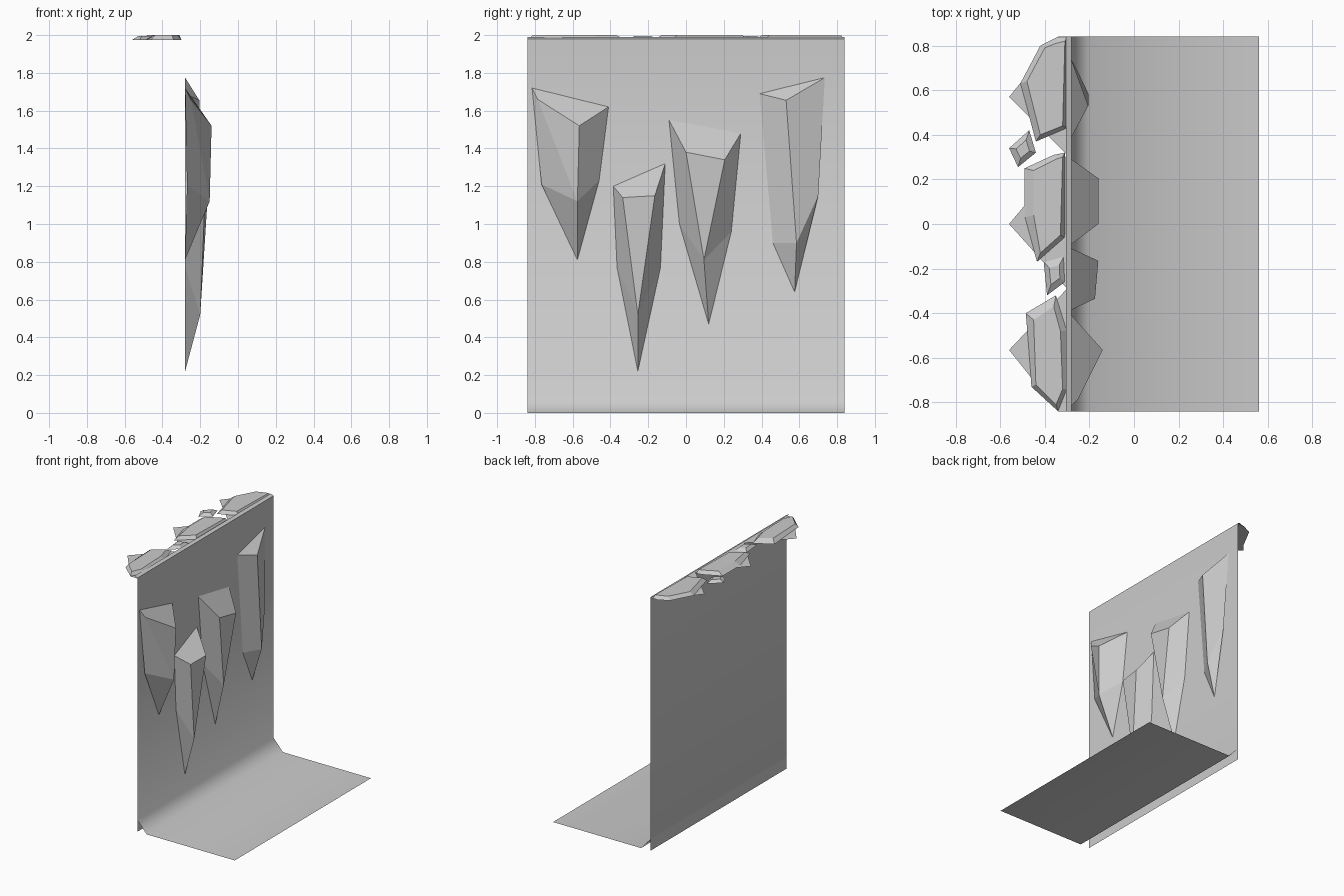
import bpy

if "Cube" in bpy.data.objects:
    bpy.data.objects.remove(bpy.data.objects["Cube"])

WALL_X = -0.28
HALF = 0.84


def make(name, verts, faces, smooth=False):
    me = bpy.data.meshes.new(name)
    me.from_pydata(verts, [], faces)
    me.polygons.foreach_set("use_smooth", [smooth] * len(me.polygons))
    me.update()
    ob = bpy.data.objects.new(name, me)
    bpy.context.collection.objects.link(ob)
    return ob


def sheet(name, profile, smooth=False):
    """Extrude an xz profile along y."""
    verts = [(x, y, z) for x, z in profile for y in (-HALF, HALF)]
    faces = [(2 * i, 2 * i + 2, 2 * i + 3, 2 * i + 1)[::-1]
             for i in range(len(profile) - 1)]
    return make(name, verts, faces, smooth)


def spike(name, left, fronts, right, mid_l, mid_f, mid_r, tip):
    """Hanging rock: sloping top, faceted flanks and a pointed tip.
    left, right and tip are (y, z) on the wall, the rest (x, y, z)."""
    on_wall = lambda p: (WALL_X, p[0], p[1])
    n = len(fronts)
    verts = [on_wall(left), *fronts, on_wall(right), mid_l, mid_f, mid_r, on_wall(tip)]
    r, ml, mf, mr, t = range(n + 1, n + 6)
    faces = [tuple(range(r + 1)),
             (0, ml, mf, 1), (n, mf, mr, r),
             (ml, t, mf), (mf, t, mr)]
    faces[0] = faces[0]
    faces += [(i, mf, i + 1) for i in range(1, n)]
    return make(name, verts, faces)


def stone(name, outer, inner, z0=1.975, z1=2.0):
    """Flat cap stone with bevelled rim; both loops have equal counts."""
    n = len(outer)
    verts = [(x, y, z0) for x, y in outer] + [(x, y, z1) for x, y in inner]
    faces = [tuple(range(n, 2 * n)), tuple(reversed(range(n)))]
    faces += [(i, (i + 1) % n, n + (i + 1) % n, n + i) for i in range(n)]
    return make(name, verts, faces)


# Cliff wall flowing into the floor, with the wall's back foot behind the fillet
sheet("wall_and_floor", [(WALL_X, 1.98), (WALL_X, 0.09), (-0.2, 0), (0.56, 0)], True)
sheet("wall_foot", [(WALL_X, 0.09), (WALL_X, 0)])

# Hanging rocks on the wall face
spike("rock_spike_1", (-0.815, 1.72), [(-0.25, -0.785, 1.66), (-0.14, -0.565, 1.52)],
      (-0.41, 1.62), (-0.27, -0.765, 1.21), (-0.15, -0.575, 1.12),
      (-0.28, -0.46, 1.23), (-0.575, 0.81))
spike("rock_spike_2", (-0.385, 1.20), [(-0.175, -0.335, 1.14), (-0.16, -0.165, 1.15)],
      (-0.11, 1.32), (-0.28, -0.365, 0.77), (-0.2, -0.255, 0.52),
      (-0.28, -0.135, 0.77), (-0.255, 0.22))
spike("rock_spike_3", (-0.09, 1.55), [(-0.16, 0.0, 1.38), (-0.16, 0.205, 1.34)],
      (0.29, 1.48), (-0.28, -0.035, 1.0), (-0.19, 0.095, 0.81),
      (-0.28, 0.24, 0.96), (0.12, 0.47))
spike("rock_spike_4", (0.39, 1.69), [(-0.205, 0.53, 1.655)],
      (0.735, 1.775), (-0.28, 0.46, 0.9), (-0.205, 0.585, 0.9),
      (-0.26, 0.70, 1.15), (0.575, 0.64))

# Zigzag ledge behind the top of the wall, one tooth per large stone
for i, (a, b, c) in enumerate([(-HALF, -0.565, -0.29), (-0.29, 0.0, 0.31), (0.31, 0.57, HALF)]):
    outline = [(WALL_X, a), (WALL_X, c), (-0.34 if c == HALF else -0.3, c),
               (-0.56, b), (-0.34 if a == -HALF else -0.3, a)]
    make(f"ledge_{i + 1}", [(x, y, 1.976) for x, y in outline], [(0, 1, 2, 3, 4)])

# Thin bevelled lip along the wall top
sheet("top_lip", [(-0.305, 1.99), (WALL_X, 1.98)])

# Large cap stones
stone("cap_stone_1",
      [(-0.30, 0.84), (-0.34, 0.84), (-0.42, 0.80), (-0.51, 0.63), (-0.44, 0.37), (-0.30, 0.43)],
      [(-0.31, 0.82), (-0.35, 0.81), (-0.40, 0.79), (-0.48, 0.64), (-0.42, 0.40), (-0.32, 0.44)])
stone("cap_stone_2",
      [(-0.31, 0.32), (-0.36, 0.31), (-0.49, 0.25), (-0.49, 0.03), (-0.435, -0.17), (-0.31, -0.06)],
      [(-0.32, 0.30), (-0.35, 0.29), (-0.45, 0.24), (-0.45, 0.04), (-0.42, -0.13), (-0.33, -0.05)])
stone("cap_stone_3",
      [(-0.30, -0.48), (-0.35, -0.32), (-0.485, -0.40), (-0.46, -0.73), (-0.34, -0.84), (-0.30, -0.74)],
      [(-0.33, -0.48), (-0.36, -0.37), (-0.45, -0.43), (-0.44, -0.72), (-0.35, -0.81), (-0.32, -0.74)])

# Two pebbles between them
for i, loop in enumerate([
        [(-0.56, 0.34), (-0.52, 0.255), (-0.44, 0.32), (-0.47, 0.42)],
        [(-0.405, -0.17), (-0.39, -0.32), (-0.31, -0.26), (-0.315, -0.145)]]):
    cx = sum(p[0] for p in loop) / 4
    cy = sum(p[1] for p in loop) / 4
    inner = [(cx + (x - cx) * 0.5, cy + (y - cy) * 0.5) for x, y in loop]
    stone(f"pebble_{i + 1}", loop, inner, 1.975, 1.995)
